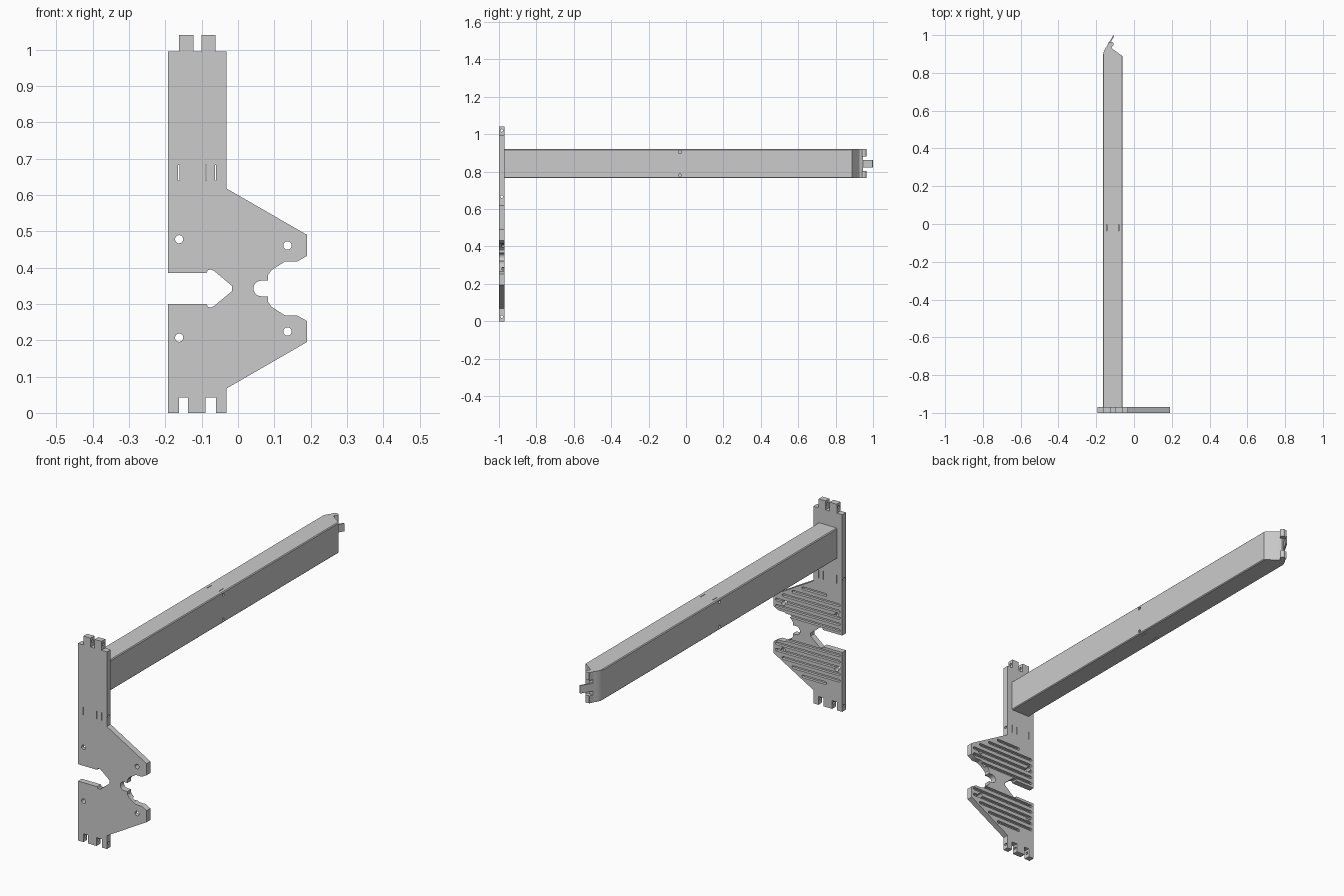
import bpy, bmesh, math
from mathutils import Matrix, Vector

old = bpy.data.objects.get("Cube")
if old:
    bpy.data.objects.remove(old, do_unlink=True)

GREY = (0.6, 0.6, 0.6, 1)
mat = bpy.data.materials.new("plain grey")
mat.use_nodes = True
mat.diffuse_color = GREY
mat.node_tree.nodes["Principled BSDF"].inputs["Base Color"].default_value = GREY


def prism(bm, points, offset):
    """Extrude a flat 3D outline along an offset vector."""
    face = bm.faces.new([bm.verts.new(p) for p in points])
    new = bmesh.ops.extrude_face_region(bm, geom=[face])["geom"]
    bmesh.ops.translate(bm, vec=offset, verts=[v for v in new if isinstance(v, bmesh.types.BMVert)])


def box(bm, lo, hi):
    (x0, y0, z0), (x1, y1, z1) = lo, hi
    prism(bm, [(x0, y0, z0), (x1, y0, z0), (x1, y1, z0), (x0, y1, z0)], (0, 0, z1 - z0))


def rod(bm, centre, axis, radius, length, sides=16):
    turn = Vector((0, 0, 1)).rotation_difference(Vector(axis)).to_matrix().to_4x4()
    bmesh.ops.create_cone(bm, cap_ends=True, segments=sides, radius1=radius, radius2=radius,
                          depth=length, matrix=Matrix.Translation(centre) @ turn)


def arc(cx, cz, radius, start, end, steps=6):
    angles = [math.radians(start + (end - start) * i / steps) for i in range(steps + 1)]
    return [(cx + radius * math.cos(a), cz + radius * math.sin(a)) for a in angles]


def finish(bm, name):
    bmesh.ops.recalc_face_normals(bm, faces=bm.faces)
    mesh = bpy.data.meshes.new(name)
    bm.to_mesh(mesh)
    bm.free()
    mesh.materials.append(mat)
    obj = bpy.data.objects.new(name, mesh)
    bpy.context.collection.objects.link(obj)
    return obj


def cut(obj, cutters):
    """Subtract the cutters in turn, then remove them."""
    for cutter in cutters:
        cutter.hide_render = True
        mod = obj.modifiers.new("cut", "BOOLEAN")
        mod.operation, mod.solver, mod.object = "DIFFERENCE", "EXACT", cutter
    bpy.context.view_layer.update()
    graph = bpy.context.evaluated_depsgraph_get()
    mesh = bpy.data.meshes.new_from_object(obj.evaluated_get(graph))
    obj.modifiers.clear()
    obj.data = mesh
    for cutter in cutters:
        bpy.data.objects.remove(cutter, do_unlink=True)


# Mounting plate: the wing halves mirror about the waist height
WAIST = 0.3425
FRONT, BACK = -1.0, -0.97
LEFT, RIGHT = -0.193, -0.032


def flip(points):
    return [(x, 2 * WAIST - z) for x, z in reversed(points)]


top = [(LEFT, 0.995), (-0.163, 0.995), (-0.163, 1.04), (-0.123, 1.04), (-0.123, 0.995),
       (-0.1, 0.995), (-0.1, 1.04), (-0.062, 1.04), (-0.062, 0.995), (RIGHT, 0.995)]
wing = [(RIGHT, 0.618), (0.19, 0.49), (0.19, 0.432), (0.163, 0.417), (0.13, 0.417),
        (0.092, 0.393), (0.083, 0.38), (0.083, 0.364)]
bottom = [(RIGHT, 0), (-0.06, 0), (-0.06, 0.042), (-0.09, 0.042), (-0.09, 0),
          (-0.137, 0), (-0.137, 0.042), (-0.163, 0.042), (-0.163, 0), (LEFT, 0)]
notch = [(-0.017, 0.35), (-0.066, 0.391), (-0.075, 0.395), (-0.083, 0.393),
         (-0.087, 0.385), (LEFT, 0.385)]
outline = top + wing + arc(0.064, WAIST, 0.0215, 90, 270, 10) + flip(wing) + bottom + flip(notch) + notch
bm = bmesh.new()
prism(bm, [(x, FRONT, z) for x, z in outline], (0, BACK - FRONT, 0))
plate = finish(bm, "mounting_plate")

# Long round-ended grooves across the back of both wings
bm = bmesh.new()
for i in range(6):
    z = 0.405 + 0.032 * i
    start = -0.1 if i == 5 else -0.175
    end = min(0.172, RIGHT + (0.618 - z) * 1.73 - 0.035)
    slot = arc(end, z, 0.007, -90, 90) + arc(start, z, 0.007, 90, 270)
    for shape in (slot, flip(slot)):
        prism(bm, [(x, -0.984, h) for x, h in shape], (0, 0.03, 0))
grooves = finish(bm, "groove_cutter")

# Screw holes and narrow slots through the plate
bm = bmesh.new()
for x, z in ((-0.162, 0.478), (0.136, 0.461)):
    for h in (z, 2 * WAIST - z):
        rod(bm, (x, -0.985, h), (0, 1, 0), 0.0115, 0.1)
for x in (-0.163, -0.088, -0.062):
    box(bm, (x - 0.0015, -1.05, 0.64), (x + 0.0015, -0.9, 0.682))
holes = finish(bm, "hole_cutter")

# Pin holes running sideways through the plate
bm = bmesh.new()
for z in (1.02, 0.665, 0.025):
    rod(bm, (-0.11, -0.985, z), (1, 0, 0), 0.007, 0.3, 12)
pins = finish(bm, "pin_cutter")
cut(plate, [grooves, holes, pins])

# Arm in two lengths, with softened long edges and a shaped tip
X0, X1, Z0, Z1 = -0.165, -0.06, 0.765, 0.92
SEAM, EASE = -0.02, 0.004


def arm(name, profile):
    bm = bmesh.new()
    prism(bm, [(x, y, Z0) for x, y in profile], (0, 0, Z1 - Z0))
    edges = [e for e in bm.edges
             if all(abs(v.co.x - e.verts[0].co.x) < 1e-4 for v in e.verts)
             and abs(e.verts[0].co.z - e.verts[1].co.z) < 1e-4 and e.calc_length() > 0.5]
    bmesh.ops.bevel(bm, geom=edges, offset=EASE, segments=1, affect="EDGES")
    return finish(bm, name)


front_arm = arm("front_arm", [(X0, BACK), (X1, BACK), (X1, SEAM), (X0, SEAM)])
rear_arm = arm("rear_arm", [(X0, SEAM), (X1, SEAM), (X1, 0.888), (-0.115, 0.928), (-0.122, 0.945),
                            (-0.141, 0.945), (-0.152, 0.93), (-0.161, 0.91), (X0, 0.888)])

# Pin holes in the arm sides and fine slots above and below, near the seam
bm = bmesh.new()
for x in (X0, X1):
    for z in (0.78, 0.905):
        rod(bm, (x, -0.032, z), (1, 0, 0), 0.008, 0.03, 12)
for x in (-0.145, -0.081):
    for z in (Z0, Z1):
        box(bm, (x - 0.0015, -0.037, z - 0.01), (x + 0.0015, -0.003, z + 0.01))
details = finish(bm, "detail_cutter")
copy = details.copy()
bpy.context.collection.objects.link(copy)
cut(front_arm, [details])
cut(rear_arm, [copy])

# Hinge knuckles at the upper and lower ends of the tip
for name, z0, z1 in (("lower_knuckle", Z0, 0.803), ("upper_knuckle", 0.88, Z1)):
    bm = bmesh.new()
    prism(bm, [(-0.146, 0.935, z0), (-0.118, 0.935, z0), (-0.118, 0.95, z0), (-0.134, 0.963, z0)],
          (0, 0, z1 - z0))
    rod(bm, (-0.12, 0.952, (z0 + z1) / 2), (0, 0, 1), 0.0125, z1 - z0, 20)
    finish(bm, name)

# Thin slanted tongue between the knuckles
bm = bmesh.new()
prism(bm, [(-0.146, 0.938, 0.822), (-0.136, 0.938, 0.822), (-0.104, 0.996, 0.822),
           (-0.109, 1.0, 0.822)], (0, 0, 0.04))
finish(bm, "latch_tongue")

# Smooth rounded parts while keeping sharp edges
bpy.ops.object.select_all(action="DESELECT")
parts = [o for o in bpy.context.collection.objects if o.type == "MESH" and mat.name in o.data.materials]
for obj in parts:
    obj.select_set(True)
bpy.context.view_layer.objects.active = plate
bpy.ops.object.shade_smooth_by_angle(angle=math.radians(30))
